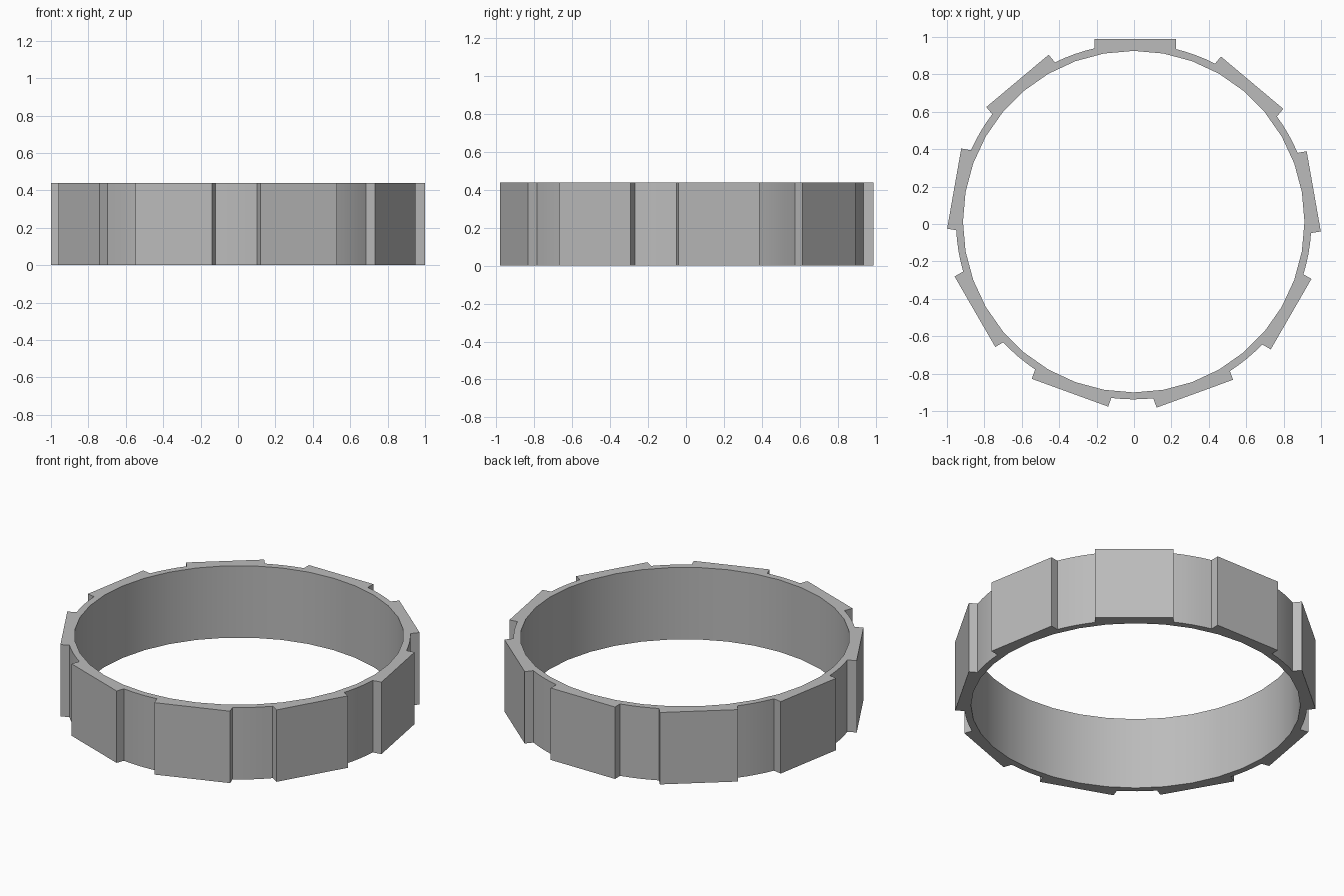
import bpy
import bmesh
from math import sin, cos, tau, sqrt, atan2
from mathutils import Vector

cube = bpy.data.objects.get("Cube")
if cube:
    bpy.data.objects.remove(cube, do_unlink=True)

PADS = 9
HEIGHT = 0.44
INNER_R, OUTER_R, PAD_R = 0.913, 0.95, 0.976
PAD_START, PAD_END = -0.21, 0.225      # pad ends along its tangent
CENTRE = Vector((-0.0015, 0.0125, 0))
INNER_SIDES = 36
GAP_STEPS = 4


def polar(radius, angle):
    """Point at a clockwise angle measured from +y."""
    return CENTRE + Vector((radius * sin(angle), radius * cos(angle), 0))


def pad_point(angle, along, out):
    """Point in a pad's own frame: along its tangent and outward."""
    return polar(sqrt(along**2 + out**2), angle + atan2(along, out))


def closed_loop(bm, points):
    verts = [bm.verts.new(p) for p in points]
    return [bm.edges.new((v, verts[(i + 1) % len(verts)])) for i, v in enumerate(verts)]


# Outer outline: flat raised pads separated by arcs of the band
step = tau / PADS
outer = []
for i in range(PADS):
    a = i * step
    for t in (PAD_START, PAD_END):
        foot = pad_point(a, t, sqrt(OUTER_R**2 - t**2))
        tip = pad_point(a, t, PAD_R)
        outer += [foot, tip] if t < 0 else [tip, foot]
    gap_start = a + atan2(PAD_END, sqrt(OUTER_R**2 - PAD_END**2))
    gap_end = a + step + atan2(PAD_START, sqrt(OUTER_R**2 - PAD_START**2))
    for k in range(1, GAP_STEPS):
        outer.append(polar(OUTER_R, gap_start + (gap_end - gap_start) * k / GAP_STEPS))

inner = [polar(INNER_R, tau * i / INNER_SIDES) for i in range(INNER_SIDES)]

# Fill the ring outline and raise it to full height
bm = bmesh.new()
edges = closed_loop(bm, outer) + closed_loop(bm, inner)
bmesh.ops.triangle_fill(bm, edges=edges, use_beauty=True, normal=(0, 0, 1))
raised = bmesh.ops.extrude_face_region(bm, geom=bm.faces[:], use_keep_orig=True)
top = [g for g in raised["geom"] if isinstance(g, bmesh.types.BMVert)]
bmesh.ops.translate(bm, verts=top, vec=(0, 0, HEIGHT))
bmesh.ops.recalc_face_normals(bm, faces=bm.faces[:])
mesh = bpy.data.meshes.new("padded_ring")
bm.to_mesh(mesh)
bm.free()

# Plain grey material
grey = bpy.data.materials.new("grey")
grey.use_nodes = True
colour = (0.5, 0.5, 0.5, 1)
grey.diffuse_color = colour
grey.node_tree.nodes["Principled BSDF"].inputs["Base Color"].default_value = colour
mesh.materials.append(grey)

ring = bpy.data.objects.new("padded_ring", mesh)
bpy.context.collection.objects.link(ring)
bpy.ops.object.select_all(action="DESELECT")
ring.select_set(True)
bpy.context.view_layer.objects.active = ring
bpy.ops.object.shade_smooth_by_angle()
